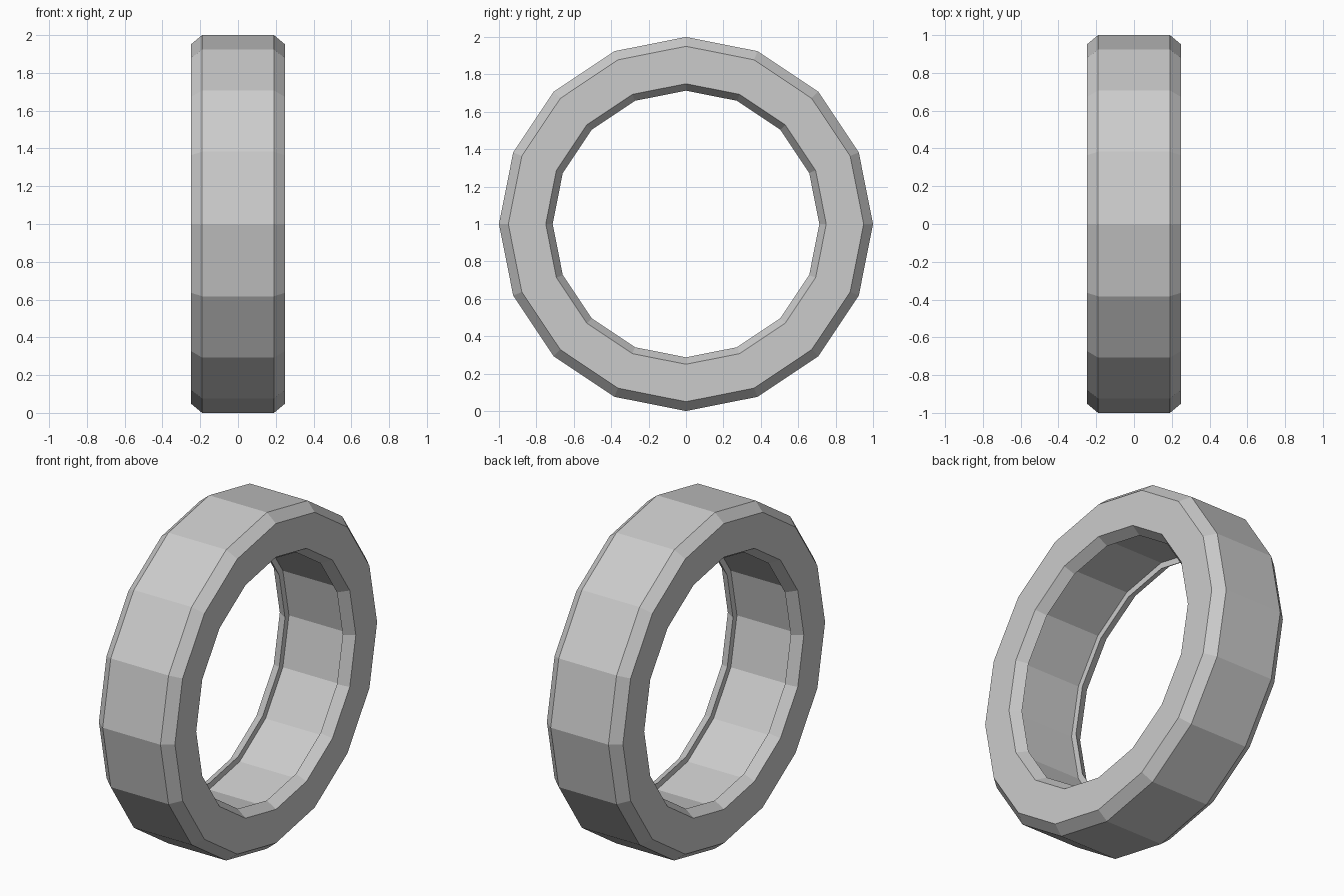
import bpy, bmesh
from math import sin, cos, pi

if "Cube" in bpy.data.objects:
    bpy.data.objects.remove(bpy.data.objects["Cube"])

SIDES = 16
# chamfered cross-section with a recessed inner wall: (x, radius)
PROFILE = [(-0.19, 1.0), (0.19, 1.0), (0.25, 0.95), (0.25, 0.75),
           (0.19, 0.713), (0.19, 0.75), (-0.19, 0.75), (-0.19, 0.713),
           (-0.25, 0.75), (-0.25, 0.95)]

# ring: sweep the cross-section around the x axis
bm = bmesh.new()
loops = []
for i in range(SIDES):
    a = 2 * pi * i / SIDES
    loops.append([bm.verts.new((x, r * cos(a), 1 + r * sin(a))) for x, r in PROFILE])
n = len(PROFILE)
for i in range(SIDES):
    p, q = loops[i], loops[(i + 1) % SIDES]
    for j in range(n):
        k = (j + 1) % n
        bm.faces.new((p[j], p[k], q[k], q[j]))
bmesh.ops.recalc_face_normals(bm, faces=bm.faces[:])

mesh = bpy.data.meshes.new("ring")
bm.to_mesh(mesh)
bm.free()
bpy.context.collection.objects.link(bpy.data.objects.new("ring", mesh))
